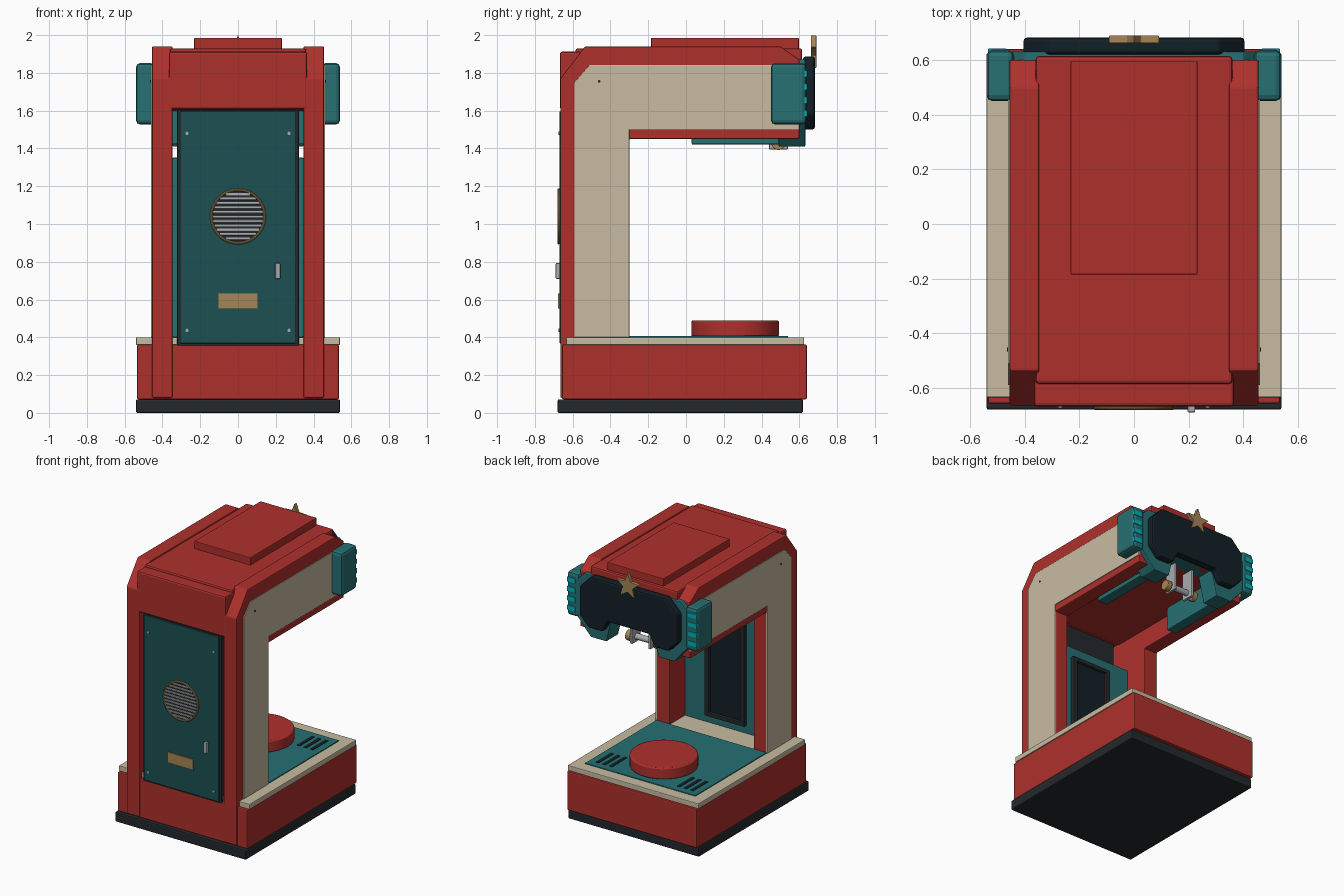
import bpy, bmesh, math
from mathutils import Matrix

if "Cube" in bpy.data.objects:
    bpy.data.objects.remove(bpy.data.objects["Cube"])


def mat(name, r, g, b):
    m = bpy.data.materials.new(name)
    m.diffuse_color = (r, g, b, 1)
    m.use_nodes = True
    m.node_tree.nodes["Principled BSDF"].inputs["Base Color"].default_value = m.diffuse_color
    return m


RED = mat("red", 0.42, 0.03, 0.025)
CREAM = mat("cream", 0.58, 0.50, 0.36)
TEAL = mat("teal", 0.02, 0.16, 0.17)
DEEP = mat("deep_teal", 0.012, 0.08, 0.085)
DARK = mat("charcoal", 0.018, 0.022, 0.025)
NAVY = mat("black_glass", 0.006, 0.014, 0.02)
GOLD = mat("brass", 0.38, 0.24, 0.09)
CYAN = mat("cyan", 0.0, 0.45, 0.48)
STEEL = mat("steel", 0.4, 0.41, 0.43)


def finish(name, bm, m, bevel=0, smooth=False):
    bmesh.ops.recalc_face_normals(bm, faces=bm.faces)
    me = bpy.data.meshes.new(name)
    bm.to_mesh(me)
    bm.free()
    ob = bpy.data.objects.new(name, me)
    bpy.context.collection.objects.link(ob)
    me.materials.append(m)
    if bevel:
        b = ob.modifiers.new("bevel", 'BEVEL')
        b.width, b.segments, b.limit_method = bevel, 2, 'ANGLE'
    if smooth:
        bpy.context.view_layer.objects.active = ob
        ob.select_set(True)
        bpy.ops.object.shade_smooth_by_angle(angle=math.radians(35))
        ob.select_set(False)
    return ob


def box(name, x, y, z, m, bevel=0.005):
    """Box from (low, high) pairs."""
    bm = bmesh.new()
    bmesh.ops.create_cube(bm, size=1)
    for v in bm.verts:
        v.co = [(p[0] + p[1]) / 2 + c * abs(p[1] - p[0]) for p, c in zip((x, y, z), v.co)]
    return finish(name, bm, m, bevel)


def prism(name, pts, axis, lo, hi, m, bevel=0.005):
    """Extrude a (y, z) profile along x, or an (x, z) profile along y."""
    bm = bmesh.new()
    rings = [[bm.verts.new((t, a, b) if axis == 'X' else (a, t, b)) for a, b in pts] for t in (lo, hi)]
    bm.faces.new(rings[0])
    bm.faces.new(rings[1])
    n = len(pts)
    for i in range(n):
        j = (i + 1) % n
        bm.faces.new((rings[0][i], rings[0][j], rings[1][j], rings[1][i]))
    return finish(name, bm, m, bevel)


def cyl(name, c, r, depth, axis, m, bevel=0, seg=48):
    rot = {'X': Matrix.Rotation(math.pi / 2, 4, 'Y'), 'Y': Matrix.Rotation(math.pi / 2, 4, 'X'),
           'Z': Matrix.Identity(4)}[axis]
    bm = bmesh.new()
    bmesh.ops.create_cone(bm, cap_ends=True, segments=seg, radius1=r, radius2=r, depth=depth,
                          matrix=Matrix.Translation(c) @ rot)
    return finish(name, bm, m, bevel, True)


def span(s, a, b):
    return tuple(sorted((s * a, s * b)))


# Base, worktop and turntable
box("plinth", (-0.54, 0.54), (-0.68, 0.62), (0, 0.072), DARK, 0.008)
box("base", (-0.535, 0.535), (-0.657, 0.64), (0.072, 0.362), RED, 0.008)
box("base_top", (-0.54, 0.54), (-0.635, 0.625), (0.36, 0.4), CREAM)
box("tray", (-0.455, 0.455), (-0.3, 0.54), (0.39, 0.407), TEAL, 0.003)
cyl("round_platform", (0, 0.26, 0.447), 0.232, 0.085, 'Z', RED, 0.008, 64)

# Mirrored side parts
frame = [(-0.665, 0.08), (-0.665, 1.77), (-0.535, 1.94), (0.5, 1.94), (0.6, 1.87), (0.6, 1.45),
         (-0.3, 1.45), (-0.3, 0.39), (-0.3, 0.08)]
panel = [(-0.59, 0.4), (-0.59, 1.75), (-0.51, 1.842), (0.6, 1.842), (0.6, 1.5), (-0.3, 1.5), (-0.3, 0.4)]
for s, side in ((-1, "left"), (1, "right")):
    prism(side + "_frame", frame, 'X', *span(s, 0.347, 0.455), RED, 0.006)
    prism(side + "_side_panel", panel, 'X', *span(s, 0.45, 0.461), CREAM, 0.002)
    cyl(side + "_panel_screw", (s * 0.462, -0.46, 1.755), 0.007, 0.006, 'X', DARK, seg=12)
    box(side + "_pod", span(s, 0.44, 0.54), (0.45, 0.637), (1.527, 1.852), TEAL, 0.022)
    for i in range(4):
        z = 1.585 + 0.07 * i
        box(side + "_pod_light", span(s, 0.465, 0.535), (0.61, 0.642), (z - 0.018, z + 0.018), CYAN, 0.004)
    box(side + "_under_rail", span(s, 0.27, 0.352), (0.03, 0.61), (1.42, 1.6), TEAL, 0.008)
    for i in range(3):
        x = 0.28 + 0.055 * i
        box(side + "_tray_slot", span(s, x - 0.013, x + 0.013), (0.31, 0.49), (0.4, 0.4095), NAVY, 0)

# Roof and front header
box("roof", (-0.36, 0.36), (-0.585, 0.615), (1.6, 1.93), RED, 0.012)
box("front_header", (-0.366, 0.366), (-0.668, -0.4), (1.607, 1.912), RED, 0.012)
box("roof_lid", (-0.232, 0.232), (-0.185, 0.597), (1.92, 1.985), RED, 0.004)

# Front door with bolts, latch and plate
box("door_frame", (-0.323, 0.323), (-0.658, -0.6), (0.355, 1.605), DARK, 0.005)
box("door", (-0.308, 0.308), (-0.669, -0.64), (0.368, 1.597), DEEP, 0.004)
for x in (-0.27, 0.27):
    for z in (0.437, 1.48):
        cyl("door_bolt", (x, -0.67, z), 0.009, 0.008, 'Y', STEEL, seg=12)
box("door_latch", (0.196, 0.224), (-0.69, -0.665), (0.71, 0.793), STEEL)
box("door_plate", (-0.103, 0.103), (-0.677, -0.665), (0.553, 0.632), GOLD, 0.002)

# Round grille
cyl("grille_back", (0, -0.669, 1.04), 0.14, 0.008, 'Y', DARK)
bpy.ops.mesh.primitive_torus_add(major_segments=64, minor_segments=10, major_radius=0.141, minor_radius=0.007,
                                 location=(0, -0.674, 1.04), rotation=(math.pi / 2, 0, 0))
ring = bpy.context.object
ring.name = "grille_ring"
ring.data.materials.append(GOLD)
bpy.ops.object.shade_smooth_by_angle()
ring.select_set(False)
for i in range(-5, 6):
    dz = i * 0.0235
    w = math.sqrt(0.134 ** 2 - dz ** 2)
    box("grille_slat", (-w, w), (-0.681, -0.668), (1.034 + dz, 1.046 + dz), STEEL, 0.002)

# Recessed inner panel with screen
box("inner_panel", (-0.347, 0.347), (-0.53, -0.48), (0.4, 1.352), TEAL)
for s in (-1, 1):
    box("screen_frame_side", span(s, 0.13, 0.165), (-0.485, -0.45), (0.46, 1.27), DARK)
    z = 0.865 + s * 0.39
    box("screen_frame_end", (-0.14, 0.14), (-0.485, -0.45), (z - 0.015, z + 0.015), DARK)
box("screen", (-0.135, 0.135), (-0.485, -0.472), (0.47, 1.26), NAVY, 0)

# Head: teal backing with lower lobes, dark visor, star
half = [(0.17, 1.6), (0.215, 1.41), (0.345, 1.41), (0.45, 1.53), (0.45, 1.82), (0.4, 1.87)]
prism("head_backing", half + [(-x, z) for x, z in reversed(half)], 'Y', 0.49, 0.632, TEAL, 0.006)
half = [(0.17, 1.585), (0.215, 1.5), (0.33, 1.5), (0.405, 1.58), (0.405, 1.79), (0.31, 1.888)]
prism("visor", half + [(-x, z) for x, z in reversed(half)], 'Y', 0.62, 0.683, NAVY, 0.014)
star = []
for i in range(10):
    r, a = (0.097, 0.042)[i % 2], math.pi / 2 + i * math.pi / 5
    star.append((r * math.cos(a), 1.903 + r * math.sin(a)))
prism("star", star, 'Y', 0.662, 0.69, GOLD, 0.002)

# Roller hanging under the head
cyl("roller", (0, 0.49, 1.437), 0.022, 0.24, 'X', STEEL, seg=24)
for s in (-1, 1):
    box("roller_bracket", span(s, 0.065, 0.085), (0.44, 0.54), (1.395, 1.61), STEEL)
    cyl("roller_cap", (s * 0.115, 0.49, 1.43), 0.038, 0.04, 'X', GOLD, 0.004, 24)
